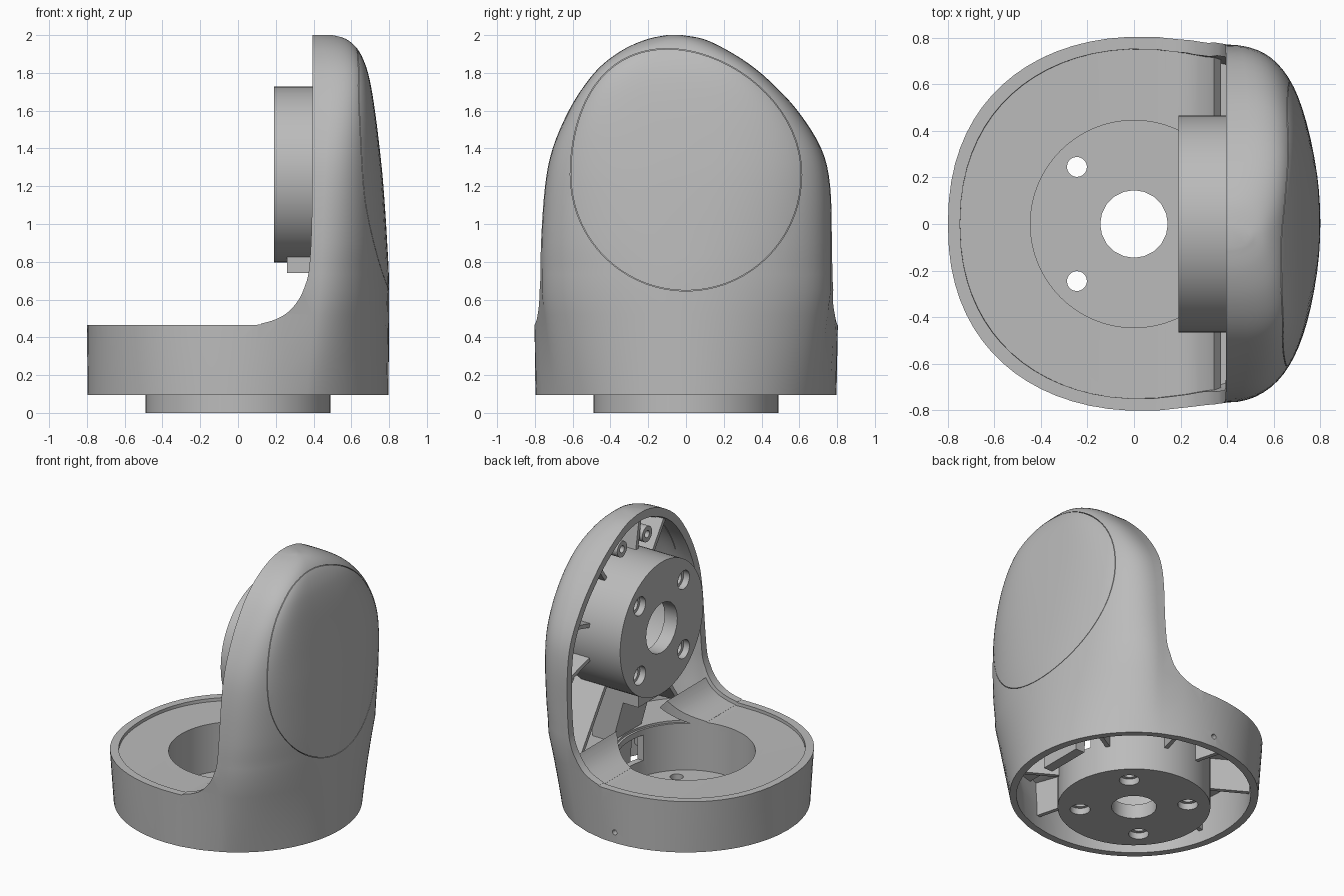
import bpy, bmesh, math
from math import sin, cos, pi, radians
from mathutils import Matrix, Vector

cube = bpy.data.objects.get("Cube")
if cube:
    bpy.data.objects.remove(cube, do_unlink=True)

grey = bpy.data.materials.new("matte grey")
grey.use_nodes = True
grey.diffuse_color = (0.5, 0.5, 0.5, 1)
grey.node_tree.nodes["Principled BSDF"].inputs["Base Color"].default_value = grey.diffuse_color
HUB_Z = 1.262


def finish(name, bm):
    bmesh.ops.recalc_face_normals(bm, faces=bm.faces)
    mesh = bpy.data.meshes.new(name)
    bm.to_mesh(mesh)
    bm.free()
    mesh.materials.append(grey)
    obj = bpy.data.objects.new(name, mesh)
    bpy.context.collection.objects.link(obj)
    return obj


def boolean(target, tool, op="DIFFERENCE"):
    mod = target.modifiers.new("cut", "BOOLEAN")
    mod.operation, mod.object, mod.solver = op, tool, "EXACT"
    bpy.context.view_layer.objects.active = target
    bpy.ops.object.modifier_apply(modifier=mod.name)
    bpy.data.objects.remove(tool, do_unlink=True)


def rings(name, loops):
    """Bridge closed loops of equal length and cap both ends."""
    bm = bmesh.new()
    rows = [[bm.verts.new(p) for p in loop] for loop in loops]
    n = len(rows[0])
    for a, b in zip(rows, rows[1:]):
        for i in range(n):
            j = (i + 1) % n
            bm.faces.new((a[i], a[j], b[j], b[i]))
    bm.faces.new(rows[0])
    bm.faces.new(rows[-1])
    return finish(name, bm)


def prism_y(name, pts, half):
    return rings(name, [[(x, y, z) for x, z in pts] for y in (-half, half)])


def cylinder(name, r, z0, z1, x=0, y=0, sides=64, frame=Matrix()):
    bm = bmesh.new()
    bmesh.ops.create_cone(bm, cap_ends=True, segments=sides, radius1=r, radius2=r, depth=z1 - z0,
                          matrix=frame @ Matrix.Translation((x, y, (z0 + z1) / 2)))
    return finish(name, bm)


def boxes(name, frames_sizes):
    bm = bmesh.new()
    for frame, size in frames_sizes:
        bmesh.ops.create_cube(bm, size=1, matrix=frame @ Matrix.Diagonal((*size, 1)))
    return finish(name, bm)


def spline(pts, steps):
    """Catmull-Rom curve through points of any dimension."""
    p = [Vector(q) for q in pts]
    p = [p[0]] + p + [p[-1]]
    out = []
    for a, b, c, d in zip(p, p[1:], p[2:], p[3:]):
        for k in range(steps):
            t = k / steps
            out.append(0.5 * (2 * b + (c - a) * t + (2 * a - 5 * b + 4 * c - d) * t * t
                              + (3 * b - a - 3 * c + d) * t ** 3))
    return out + [p[-1]]


# Outer form by height: z, y minimum, y maximum, x maximum, squareness
HEIGHTS = [(.095, -.77, .77, .8, 2), (.65, -.765, .77, .8, 2.05), (.9, -.765, .77, .79, 2.3),
           (1.2, -.745, .762, .77, 2.65), (1.4, -.705, .715, .75, 3), (1.6, -.62, .59, .725, 3.6),
           (1.75, -.525, .45, .7, 4.1), (1.85, -.435, .33, .672, 4.1),
           (1.93, -.32, .2, .63, 3.4), (1.98, -.2, .09, .57, 2.6), (2, -.1, -.02, .5, 2)]


def power(v, n):
    return math.copysign(abs(v) ** (2 / n), v)


def section(z, lo, hi, front, n):
    mid, half = (lo + hi) / 2, (hi - lo) / 2
    angles = [radians(a) for a in range(-90, 91, 5)]
    pts = [(.4 + (front - .4) * power(cos(t), n), mid + half * power(sin(t), n)) for t in angles]
    left = [(.25, .797)]
    left += [(.1 - .9 * power(cos(t), 2.4), -.81 * power(sin(t), 2.4)) for t in angles]
    left.append((.25, -.797))
    pts += [(x, y / .77 * (hi if y > 0 else -lo)) for x, y in left]
    # The foot blends into a circle
    blend = max(0, 1 - (z - .095) / .555)
    return [Vector(p).lerp(Vector(p).normalized() * .797, blend) for p in pts]


def form(name, scale, bottom):
    loops = []
    for row in spline(HEIGHTS, 4):
        z = 1.1 + (row[0] - 1.1) * scale if loops else bottom
        loops.append([(x * scale, y * scale, z) for x, y in section(*row)])
    return rings(name, loops)


# Shell: full form, cut to an L in side profile and hollowed
STEP = [(-1, .465), (0, .465), (.13, .475), (.23, .51), (.3, .57),
        (.35, .66), (.38, .8), (.393, 1.2), (.395, 2.2)]
shell = form("shell", 1, .095)
curve = [tuple(p) for p in spline(STEP, 5)]
boolean(shell, prism_y("step_cutter", curve + [(-1, 2.2)], 1.2))
boolean(shell, form("cavity_cutter", .935, -.1))


# Seam around the outer cover, with a thin backing inside
def cover_prism(name, x0, x1, k):
    loops = []
    for x in (x0, x1):
        loop = []
        for a in range(0, 360, 5):
            c, s = cos(radians(a)), sin(radians(a))
            up = s > 0
            loop.append((x, k * (.613 * c - (.1 * s * s if up else 0)),
                         HUB_Z + k * s * (.667 if up else .617)))
        loops.append(loop)
    return rings(name, loops)


seam = cover_prism("seam_cutter", .52, 1, 1)
boolean(seam, cover_prism("seam_core", .5, 1.1, .995))
boolean(shell, seam)
backing = cover_prism("cover_backing", .5, 1, 1.02)
boolean(backing, form("backing_trim", .965, -.1), "INTERSECT")
boolean(backing, form("backing_hollow", .93, -.1))
along_y = Matrix.Rotation(-pi / 2, 4, "X")
boolean(shell, cylinder("pin_cutter", .018, .6, 1, 0, -.17, 16, along_y))

# Deck recessed in the base, curling up toward the upright, and the floor behind it
top = [(x + .012, z - .022) for x, z in curve if z < .63]
deck = prism_y("deck", top + [(x + .03, z - .04) for x, z in reversed(top)], 1)
boolean(deck, form("deck_trim", .95, .12), "INTERSECT")
boolean(deck, cylinder("bore_cutter", .445, 0, 1))
floor = prism_y("upright_floor", [(.27, .405), (1, .405), (1, .445), (.27, .445)], 1)
boolean(floor, form("floor_trim", .95, .12), "INTERSECT")
boolean(floor, cylinder("floor_bore_cutter", .46, 0, 1))


# Hubs: cups with a centre bore and four counterbored screw holes
def hub(name, r, bore, frame):
    cup = cylinder(name, r, 0, .43, frame=frame)
    boolean(cup, cylinder("cup_cutter", r - .045, .1, 1, frame=frame))
    boolean(cup, cylinder("centre_cutter", bore, -.1, .3, sides=20, frame=frame))
    for x in (-.245, .245):
        for y in (-.245, .245):
            boolean(cup, cylinder("screw_cutter", .043, -.1, .3, x, y, 20, frame))
            boolean(cup, cylinder("counterbore_cutter", .065, -.1, .045, x, y, 24, frame))
    return cup


upright_frame = Matrix.Translation((.19, 0, HUB_Z)) @ Matrix.Rotation(pi / 2, 4, "Y")
base_hub = hub("base_hub", .49, .145, Matrix())
hub("upright_hub", .465, .175, upright_frame)
window = boxes("window_cutter", [(Matrix.Translation((.45, 0, .3)), (.2, .26, .18))])
boolean(base_hub, window)


# Radial ribs joining the hubs to the shell
def ribs(name, frame, angles, z, height, r):
    items = []
    for a in angles:
        turn = frame @ Matrix.Rotation(radians(a), 4, "Z")
        items.append((turn @ Matrix.Translation((r + .25, 0, z)), (.5, .028, height)))
    obj = boxes(name, items)
    boolean(obj, form("rib_trim", .96, .1), "INTERSECT")


ribs("base_ribs", Matrix(), (30, 75, 105, 150, 195, 225, 255, 285, 330), .3, .24, .47)
ribs("upright_ribs", upright_frame, (35, 75, 105, 145, 190, 215, 270, 325), .37, .24, .45)

# Cable duct from the upright hub down behind the window in the base hub
prism_y("cable_duct", [(.26, .84), (.26, .74), (.38, .74), (.46, .45), (.53, .4),
                       (.55, .13), (.62, .13), (.62, .84)], .16)

# Screw posts in the head of the upright
for side, y in (("front", -.18), ("back", .1)):
    post = cylinder("screw_post_" + side, .055, .24, .42, -.53, y, 24, upright_frame)
    boolean(post, cylinder("post_cutter", .025, .2, .36, -.53, y, 16, upright_frame))

# Smooth curved walls, keep edges crisp
for obj in bpy.context.collection.objects:
    if obj.type == "MESH" and grey.name in obj.data.materials:
        bpy.ops.object.select_all(action="DESELECT")
        obj.select_set(True)
        bpy.context.view_layer.objects.active = obj
        bpy.ops.object.shade_smooth_by_angle(angle=radians(32))
